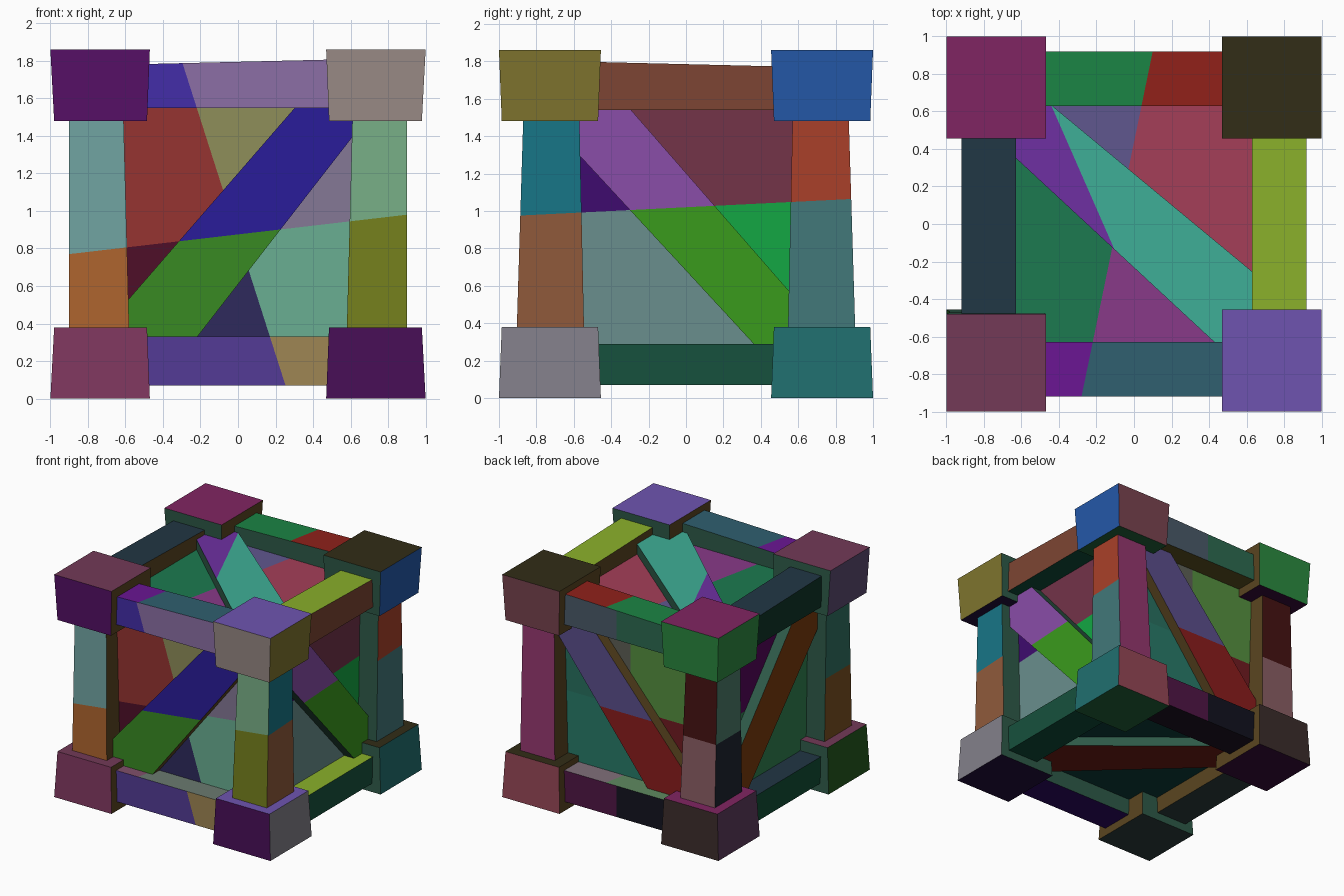
import bpy, bmesh
from mathutils import Vector

if "Cube" in bpy.data.objects:
    bpy.data.objects.remove(bpy.data.objects["Cube"])

# Paint per side of the crate; four patches: upper left, upper right, lower left, lower right
# (panel: four patches above the brace, then four below it)
PAINT = {
    "-y": dict(block="571068 9B8C87 80385F 470E56", post="70A3A1 77AE86 AC642E 74801D",
               top="432DA8 8C6FA6", bottom="533B96 9F8653", brace="2A1C9A 2A1C9A 388A22 388A22",
               panel="963331 8F8E5A 4F0F28 8F8E5A 963331 857896 2E2A5C 6AAF92",
               cut=((-.22, 1.55), (.17, .33)), level=((-.9, .77), (.9, .98)), diag=((-.5, .3), (.6, 1.55))),
    "+y": dict(block="2B8A3F 7A4450 3B2C2A 944655", post="451212 94366F 8A5E64 94366F",
               top="2C6A50 4A5A68", bottom="12121F 501545", brace="5B4E8C 5B4E8C 8A1C1C 8A1C1C",
               panel="55903F 5C5F55 701A20 5C5F55 55903F 27705F 277A68 277A68",
               cut=((0, 1.5), (0, .3)), level=((-.9, .9), (.9, .9)), diag=((-.5, .3), (.6, 1.55))),
    "+x": dict(block="80752E 2459AA 83808A 206F6F", post="177687 AA4029 905A3B 42787A",
               top="7D4533 7D4533", bottom="16513D 16513D", brace="8A4DA9 8A4DA9 3A9B1C 3A9B1C",
               panel="733349 733349 13A743 13A743 3E0B6E 3E0B6E 6A8F8D 6A8F8D",
               cut=((0, 1.5), (0, .3)), level=((-.9, .975), (.9, 1.065)), diag=((-.5, 1.5), (.5, .35))),
    "-x": dict(block="5A4A70 2E8A42 22581C 5D3A5C", post="2F7060 4C7A6A 7A5020 1C2330",
               top="0E3527 0E3527", bottom="0F4D34 0F4D34", brace="7A3A0C 7A3A0C 7A3A0C 7A3A0C",
               panel="55055A 55055A 55055A 2F8050 2F8050 2F8050 2F8050 2F8050",
               cut=((0, 1.5), (0, .3)), level=((-.9, .9), (.9, .9)), diag=((-.5, 1.5), (.5, .35))),
    "+z": dict(block="802562 322D17 733A57 6F54B0", post="7A6A20 7A6A20 7A6A20 7A6A20",
               top="1B8444 90211A 6A1693 2F5F6F", bottom="5F8A60 80707A 80506A 6A7A70",
               side="213644 8AB02A", brace="6F30A2 3FAF97 6F30A2 3FAF97",
               panel="60578F A53F59 60578F A53F59 1C7A50 883A88 1C7A50 883A88",
               cut=((.04, .63), (-.22, -.63)), brace_cut=((-.44, .63), (-.12, -.1)),
               level=((-1, 0), (1, 0)), diag=((-.6, .55), (.6, -.5))),
    "-z": dict(block="360A38 1F6038 2A3A3A 1F0C3A", post="4A3020 4A3020 4A3020 4A3020",
               top="5A5020 5A5020 5A5020 5A5020", bottom="1A1020 1A1020 2A0860 2A0860",
               side="2A3A3A 0C4A38", brace="6A1A12 6A1A12 6A1A12 6A1A12",
               panel="0A3A38 0A3A38 0A3A38 0A3A38 0A3A38 0A3A38 0A3A38 0A3A38",
               cut=((0, 1), (0, -1)), level=((-1, 0), (1, 0)), diag=((-.6, .55), (.6, -.5))),
}
INNER = {"x": "5A4520", "y": "2E5A48"}


def material(code):
    m = bpy.data.materials.get(code)
    if not m:
        m = bpy.data.materials.new(code)
        rgb = [int(code[i:i + 2], 16) / 255 for i in (0, 2, 4)]
        m.diffuse_color = [((c + .055) / 1.055) ** 2.4 if c > .04 else c / 12.92 for c in rgb] + [1]
        m.use_nodes = True
        m.node_tree.nodes["Principled BSDF"].inputs["Base Color"].default_value = m.diffuse_color
    return m


def side_of(n):
    i = max(range(3), key=lambda k: abs(n[k]))
    return ("+" if n[i] > 0 else "-") + "xyz"[i]


def flat(p, s):
    return {"x": (p.y, p.z), "y": (p.x, p.z), "z": (p.x, p.y)}[s[1]]


def over(line, p):
    """True when p is above (or, for steep lines, right of) the line."""
    (a, b), (c, d) = line
    if abs(d - b) > 1.5 * abs(c - a):
        return p[0] > a + (c - a) * (p[1] - b) / (d - b)
    return p[1] > b + (d - b) * (p[0] - a) / (c - a)


def paint(bm, me, kind, home):
    # split faces along the patch borders
    if kind != "block":
        for s, P in PAINT.items():
            lines = [P.get("brace_cut", P["cut"]) if kind == "brace" else P["cut"], P["level"]]
            lines += [P["diag"]] if kind == "panel" else []
            for (a, b), (c, d) in lines:
                pt = {"x": (0, a, b), "y": (a, 0, b), "z": (a, b, 0)}[s[1]]
                no = {"x": (0, d - b, a - c), "y": (d - b, 0, a - c), "z": (d - b, a - c, 0)}[s[1]]
                fs = [f for f in bm.faces if side_of(f.normal) == s]
                geom = set(fs) | {e for f in fs for e in f.edges} | {v for f in fs for v in f.verts}
                bmesh.ops.bisect_plane(bm, geom=list(geom), plane_co=pt, plane_no=no)
    slots = {}
    for f in bm.faces:
        s = side_of(f.normal)
        P, mid = PAINT[s], f.calc_center_median()
        p = flat(mid, s)
        cut = P.get("brace_cut", P["cut"]) if kind == "brace" else P["cut"]
        right = over(cut, p)
        q = right + 2 * (not over(P["level"], p))
        outward = mid["xyz".index(s[1])] * (1 if s[0] == "+" else -1) > 0
        if kind == "panel":
            code = P[kind].split()[q + 4 * (not over(P["diag"], p))]
        elif s[1] != "z" and (not outward or (home and s not in home)):
            code = INNER[s[1]]
        elif kind in ("top", "bottom"):
            if s[1] != "z":
                code = P[kind].split()[right]
            elif home[0][1] == "x":
                code = P.get("side").split()[mid.x > 0]
            else:
                code = P[kind].split()[q]
        else:
            code = P[kind].split()[q]
        if code not in slots:
            slots[code] = len(slots)
            me.materials.append(material(code))
        f.material_index = slots[code]


def loft(name, kind, a, b, home=()):
    """Closed painted solid between two matching loops of points."""
    bm = bmesh.new()
    va = [bm.verts.new(p) for p in a]
    vb = [bm.verts.new(p) for p in b]
    bm.faces.new(va[::-1])
    bm.faces.new(vb)
    for i in range(len(a)):
        j = (i + 1) % len(a)
        bm.faces.new((va[i], va[j], vb[j], vb[i]))
    bmesh.ops.recalc_face_normals(bm, faces=bm.faces)
    bm.normal_update()
    me = bpy.data.meshes.new(name)
    paint(bm, me, kind, home)
    bm.to_mesh(me)
    bm.free()
    bpy.context.collection.objects.link(bpy.data.objects.new(name, me))


def rect(x0, x1, y0, y1, z, sx=1, sy=1):
    return [(sx * x, sy * y, z) for x, y in ((x0, y0), (x1, y0), (x1, y1), (x0, y1))]


# Recessed panels: one inner box seen between the beams
loft("inner_panels", "panel", rect(-.73, .73, -.73, .73, .21), rect(-.73, .73, -.73, .73, 1.65))

# Corner blocks and tapered posts
for sx, side in ((-1, "left"), (1, "right")):
    for sy, face in ((-1, "front"), (1, "back")):
        tag = f"{face}_{side}"
        iy = .48 if (sx, sy) == (-1, -1) else .455
        wide, slim = (.47, 1, .455, 1), (.485, .98, .47, .985)
        loft("bottom_block_" + tag, "block", rect(*wide, 0, sx, sy), rect(*slim, .38, sx, sy))
        loft("top_block_" + tag, "block", rect(*slim, 1.48, sx, sy), rect(.47, 1, iy, 1, 1.86, sx, sy))
        loft("post_" + tag, "post", rect(.58, .9, .545, .905, .36, sx, sy),
             rect(.61, .9, .57, .87, 1.5, sx, sy))


# Horizontal beams, upper ones slightly sloped
def beam(name, kind, home, z0, za, zb):
    s, ends = (1 if home[0] == "+" else -1), []
    for e, z1 in ((-.62, za), (.62, zb)):
        prof = ((.63, z0), (.92, z0), (.92, z1), (.63, z1))
        ends.append([(e, s * d, z) if home[1] == "y" else (s * d, e, z) for d, z in prof])
    loft(name, kind, *ends, home=(home,))


# Diagonal braces laid on each panel
fb = [(-.6, .51), (-.6, .3), (-.24, .3), (.63, 1.42), (.63, 1.57), (.32, 1.57)]
lr = [(-.6, 1.33), (-.6, 1.57), (-.32, 1.57), (.57, .55), (.57, .27), (.38, .27)]
tb = [(-.65, .37), (-.65, .65), (-.46, .65), (.65, -.27), (.65, -.65), (.45, -.65)]
for s, g, face, side in ((-1, "-", "front", "left"), (1, "+", "back", "right")):
    beam("bottom_beam_" + face, "bottom", g + "y", .07, .33, .33)
    beam("top_beam_" + face, "top", g + "y", 1.55, 1.78, 1.81)
    beam("bottom_beam_" + side, "bottom", g + "x", .07, .29, .29)
    beam("top_beam_" + side, "top", g + "x", 1.54, 1.80, 1.77)
    loft("brace_" + face, "brace", *[[(u, s * d, v) for u, v in fb] for d in (.7, .82)], home=(g + "y",))
    loft("brace_" + side, "brace", *[[(s * d, u, v) for u, v in lr] for d in (.7, .82)], home=(g + "x",))
for name, z0, z1 in (("brace_bottom", .24, .13), ("brace_top", 1.62, 1.735)):
    loft(name, "brace", *[[(u, v, z) for u, v in tb] for z in (z0, z1)], home=("+z", "-z"))
